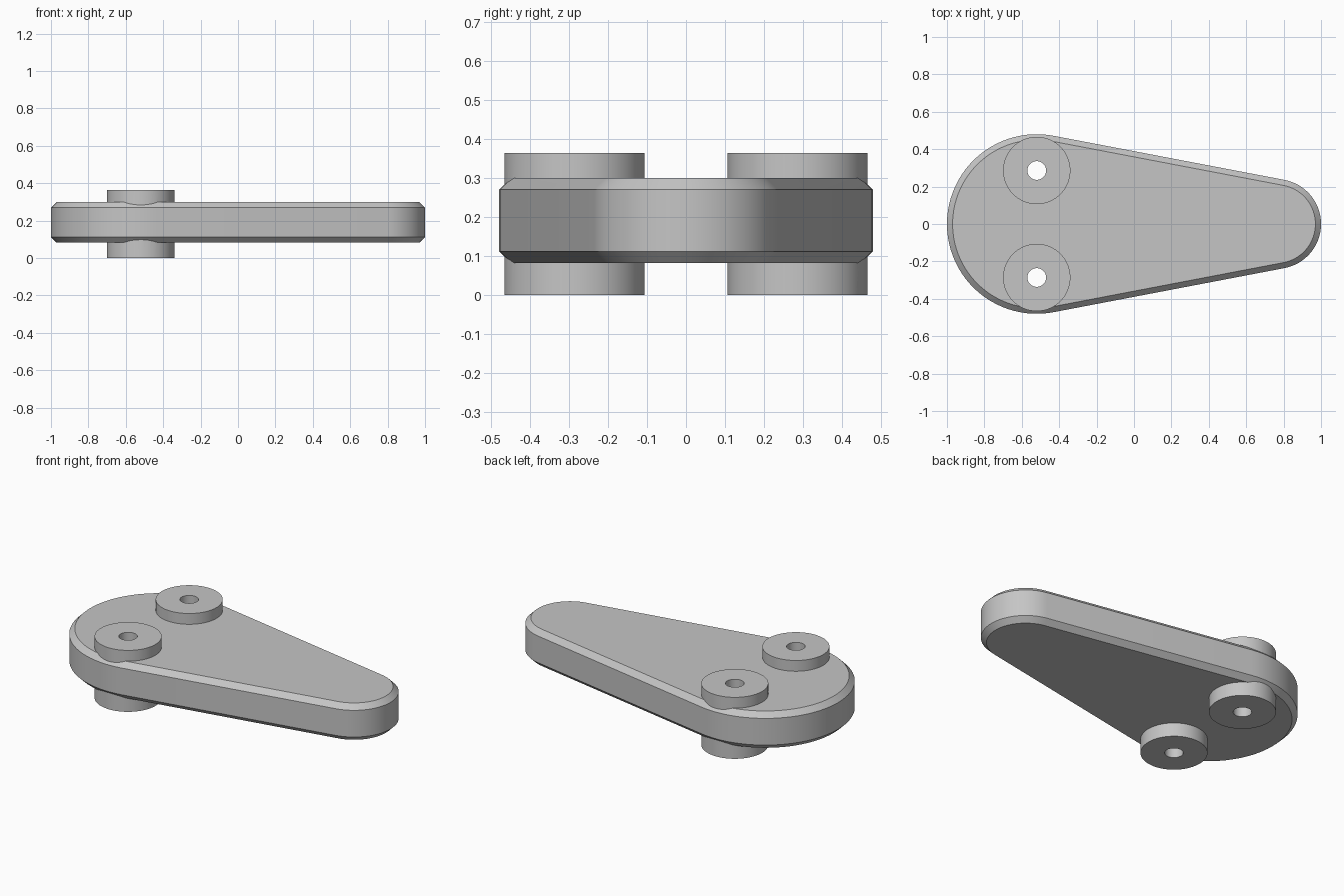
import bpy
import bmesh
from math import pi, asin, cos, sin, radians

cube = bpy.data.objects.get("Cube")
if cube:
    bpy.data.objects.remove(cube, do_unlink=True)

HEAD_X, HEAD_R = -0.52, 0.48     # wide end
TIP_X, TIP_R = 0.76, 0.24        # narrow end
BOTTOM, TOP, CHAMFER = 0.082, 0.30, 0.03
BOSS_Y, BOSS_R, BOSS_TOP, BORE_R = 0.286, 0.18, 0.364, 0.05

grey = bpy.data.materials.new("plain_grey")
grey.use_nodes = True
colour = (0.56, 0.56, 0.56, 1)
grey.diffuse_color = colour
grey.node_tree.nodes["Principled BSDF"].inputs["Base Color"].default_value = colour


def arc(x, r, start, end, steps):
    angles = [start + (end - start) * i / steps for i in range(steps + 1)]
    return [(x + r * cos(a), r * sin(a)) for a in angles]


def outline(inset):
    """Two arcs joined by their common tangents."""
    a = pi / 2 - asin((HEAD_R - TIP_R) / (TIP_X - HEAD_X))
    return (arc(TIP_X, TIP_R - inset, -a, a, 32)
            + arc(HEAD_X, HEAD_R - inset, a, 2 * pi - a, 48))


def lofted(name, layers):
    """Solid through a stack of (outline, height) layers."""
    bm = bmesh.new()
    rings = [[bm.verts.new((x, y, z)) for x, y in pts] for pts, z in layers]
    n = len(rings[0])
    for low, high in zip(rings, rings[1:]):
        for i in range(n):
            j = (i + 1) % n
            bm.faces.new((low[i], low[j], high[j], high[i]))
    bm.faces.new(rings[0][::-1])
    bm.faces.new(rings[-1])
    mesh = bpy.data.meshes.new(name)
    bm.to_mesh(mesh)
    bm.free()
    mesh.materials.append(grey)
    obj = bpy.data.objects.new(name, mesh)
    bpy.context.collection.objects.link(obj)
    return obj


def cylinder(name, y, r, z0, z1):
    ring = [(px, py + y) for px, py in arc(HEAD_X, r, 0, 2 * pi, 64)[:-1]]
    return lofted(name, [(ring, z0), (ring, z1)])


def combine(target, tool, operation):
    tool.hide_render = True
    mod = target.modifiers.new(operation.lower(), 'BOOLEAN')
    mod.operation, mod.solver, mod.object = operation, 'EXACT', tool
    bpy.ops.object.select_all(action='DESELECT')
    bpy.context.view_layer.objects.active = target
    target.select_set(True)
    bpy.ops.object.modifier_apply(modifier=mod.name)
    bpy.data.objects.remove(tool, do_unlink=True)


# Tapered plate with chamfered rims
plate = lofted("lever_plate", [
    (outline(CHAMFER), BOTTOM), (outline(0), BOTTOM + CHAMFER),
    (outline(0), TOP - CHAMFER), (outline(CHAMFER), TOP)])

# Pair of bosses, each bored right through
for y in (-BOSS_Y, BOSS_Y):
    combine(plate, cylinder("boss", y, BOSS_R, 0, BOSS_TOP), 'UNION')
    combine(plate, cylinder("bore", y, BORE_R, -0.1, 0.5), 'DIFFERENCE')

bpy.ops.object.shade_smooth_by_angle(angle=radians(30))
